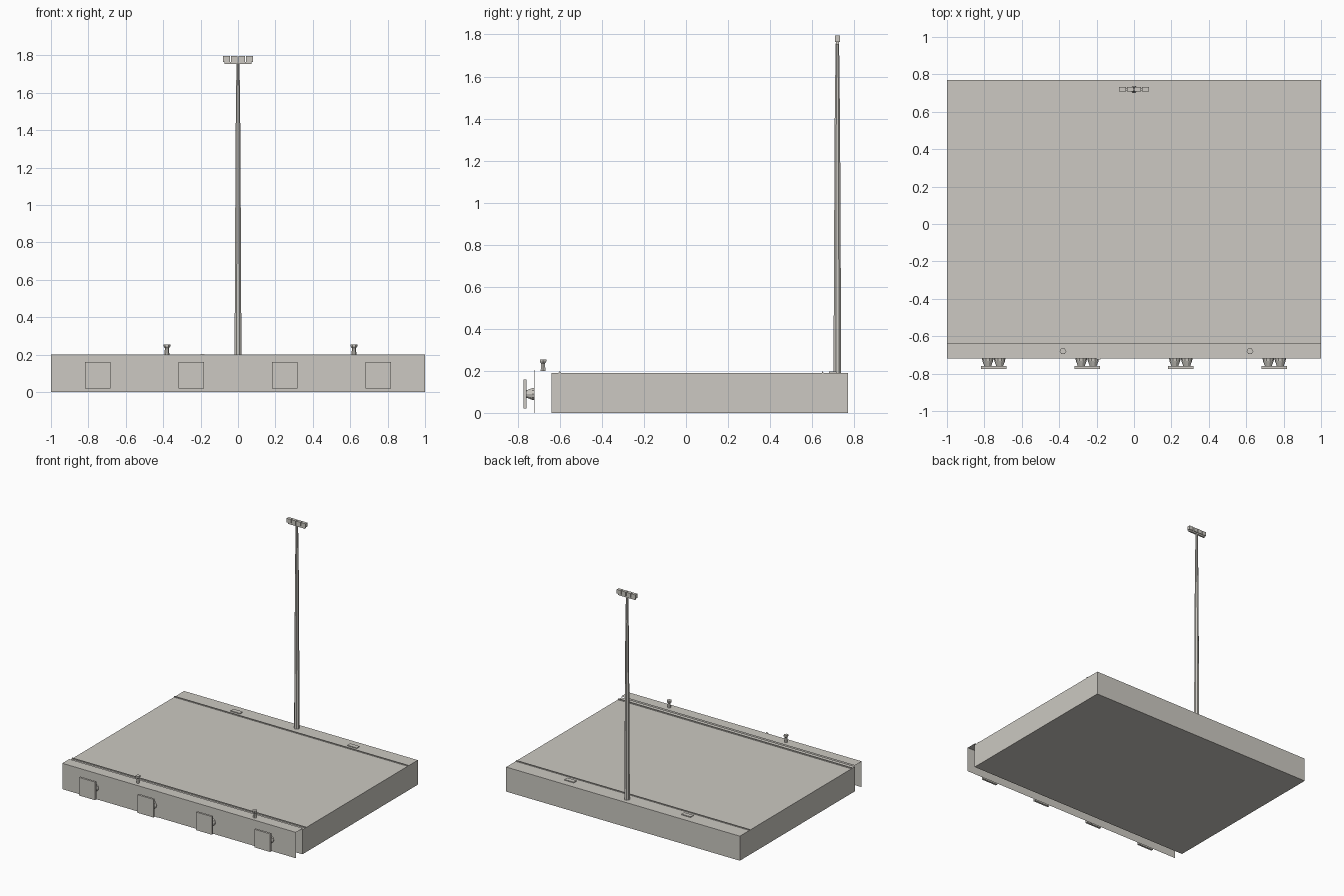
import bpy, bmesh, math
from mathutils import Matrix, Vector

if "Cube" in bpy.data.objects:
    bpy.data.objects.remove(bpy.data.objects["Cube"])

grey = bpy.data.materials.new("concrete_grey")
grey.diffuse_color = (0.604, 0.584, 0.539, 1)
grey.use_nodes = True
grey.node_tree.nodes["Principled BSDF"].inputs["Base Color"].default_value = grey.diffuse_color

def finish(name, bm):
    me = bpy.data.meshes.new(name)
    bm.to_mesh(me)
    bm.free()
    me.materials.append(grey)
    ob = bpy.data.objects.new(name, me)
    bpy.context.collection.objects.link(ob)
    return ob

def add_box(bm, x0, x1, y0, y1, z0, z1):
    m = Matrix.Translation(((x0+x1)/2, (y0+y1)/2, (z0+z1)/2)) @ Matrix.Diagonal((x1-x0, y1-y0, z1-z0, 1))
    bmesh.ops.create_cube(bm, size=1, matrix=m)

def box(name, *dims):
    bm = bmesh.new()
    add_box(bm, *dims)
    return finish(name, bm)

def add_lathe(bm, centre, profile, sides, rot=Matrix(), turn=0.0):
    # profile of (radius, height) pairs swept round an axis, closed at both ends
    rings = []
    for r, h in profile:
        ring = []
        for i in range(sides):
            a = turn + 2 * math.pi * i / sides
            ring.append(bm.verts.new(Vector(centre) + rot @ Vector((r*math.cos(a), r*math.sin(a), h))))
        rings.append(ring)
    for a, b in zip(rings, rings[1:]):
        for i in range(sides):
            j = (i + 1) % sides
            bm.faces.new((a[i], a[j], b[j], b[i]))
    bm.faces.new(rings[0][::-1])
    bm.faces.new(rings[-1])

# Main slab
box("quay_slab", -1, 1, -0.64, 0.77, 0, 0.19)

# Front apron: thin L-shaped sheet standing clear of the slab
bm = bmesh.new()
rows = [[bm.verts.new((x, y, z)) for x in (-1, 1)] for y, z in ((-0.72, 0), (-0.72, 0.2), (-0.635, 0.2))]
for a, b in zip(rows, rows[1:]):
    bm.faces.new((a[0], a[1], b[1], b[0]))
finish("front_apron", bm)

# Ladder strip on the front wall
box("wall_ladder", -0.2, -0.18, -0.724, -0.72, 0, 0.204)

# Crane rails along the deck
for name, y, w in (("front_rail", -0.6, 0.006), ("rear_rail", 0.65, 0.004)):
    bm = bmesh.new()
    add_box(bm, -1, 1, y - w, y + w, 0.19, 0.193)
    add_box(bm, -1, 1, y - w/2, y + w/2, 0.193, 0.197)
    finish(name, bm)

# Deck hatches
for x in (-0.5, 0.5):
    box("deck_hatch", x - 0.04, x + 0.04, 0.68, 0.715, 0.19, 0.196)

# Mooring bollards
for x in (-0.38, 0.62):
    bm = bmesh.new()
    add_lathe(bm, (x, -0.68, 0.2), ((0.013, 0), (0.011, 0.035), (0.018, 0.044), (0.018, 0.055)), 6)
    finish("bollard", bm)

# Fenders: a plate on two tapered buffers
facing = Matrix.Rotation(math.pi / 2, 3, 'X')
for x in (-0.75, -0.25, 0.25, 0.75):
    bm = bmesh.new()
    add_box(bm, x - 0.068, x + 0.068, -0.774, -0.758, 0.02, 0.16)
    for dx in (-0.032, 0.032):
        add_lathe(bm, (x + dx, -0.72, 0.09), ((0.03, 0), (0.029, 0.012), (0.018, 0.04)), 10, facing)
    finish("fender", bm)

# Tapered light mast
bm = bmesh.new()
add_lathe(bm, (0, 0.72, 0), ((0.02, 0.19), (0.014, 1.36), (0.009, 1.757)), 8, turn=math.pi / 8)
finish("light_mast", bm)

# Crossbar and four lamps
box("lamp_crossbar", -0.072, 0.072, 0.714, 0.728, 1.753, 1.765)
for x in (-0.062, -0.0205, 0.0205, 0.062):
    box("flood_lamp", x - 0.018, x + 0.018, 0.708, 0.733, 1.765, 1.796)
